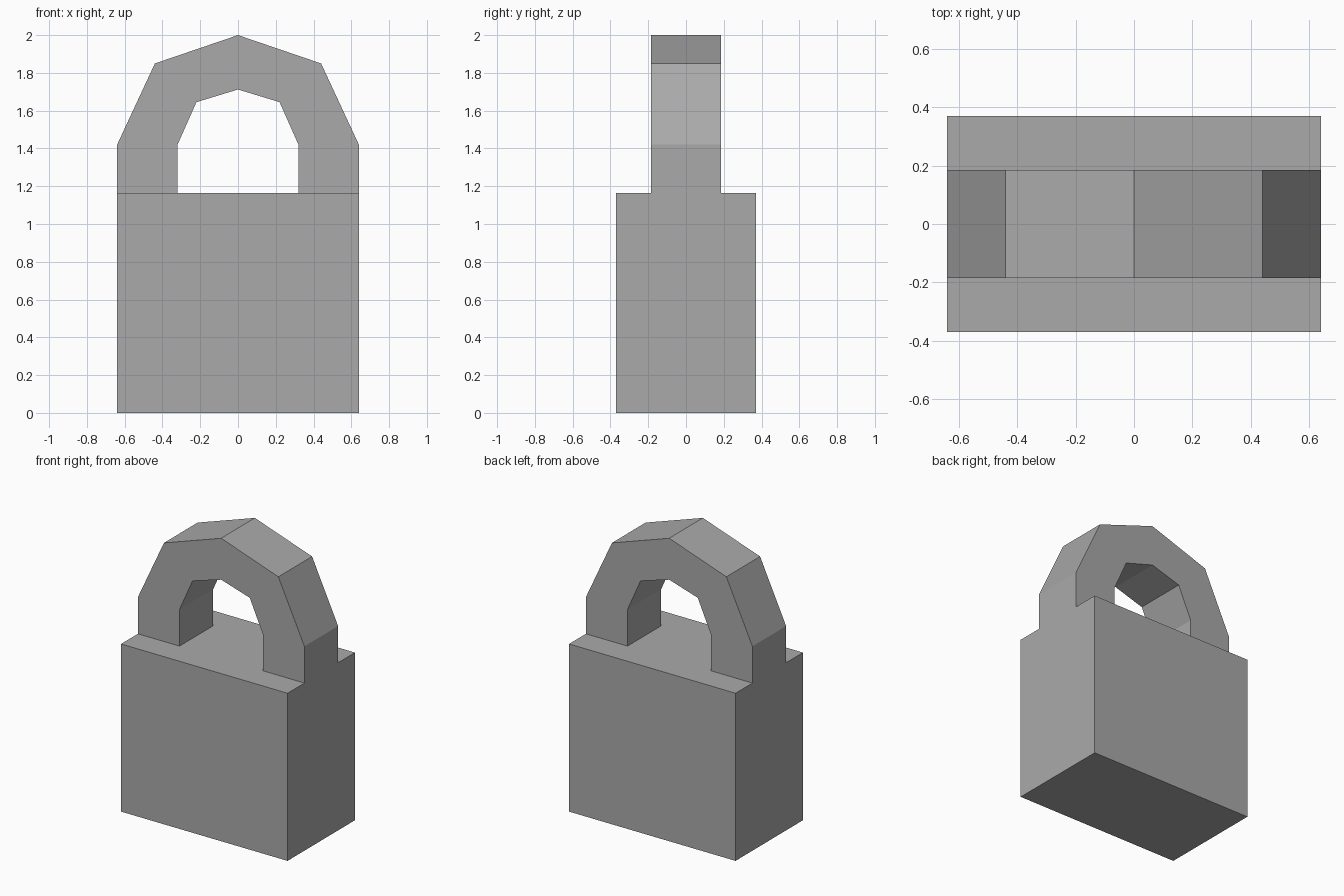
import bpy, bmesh

if "Cube" in bpy.data.objects:
    bpy.data.objects.remove(bpy.data.objects["Cube"])

BODY_TOP = 1.165

# Dark grey metal shared by both parts
metal = bpy.data.materials.new("dark_grey")
metal.diffuse_color = (0.4, 0.4, 0.4, 1)
metal.use_nodes = True
metal.node_tree.nodes["Principled BSDF"].inputs["Base Color"].default_value = metal.diffuse_color


def new_object(name, bm):
    bmesh.ops.recalc_face_normals(bm, faces=bm.faces)
    mesh = bpy.data.meshes.new(name)
    bm.to_mesh(mesh)
    bm.free()
    mesh.materials.append(metal)
    obj = bpy.data.objects.new(name, mesh)
    bpy.context.collection.objects.link(obj)
    return obj


# Lock body: plain box standing on the ground
bm = bmesh.new()
bmesh.ops.create_cube(bm, size=1)
bmesh.ops.scale(bm, vec=(1.28, 0.74, BODY_TOP), verts=bm.verts)
bmesh.ops.translate(bm, vec=(0, 0, BODY_TOP / 2), verts=bm.verts)
new_object("lock_body", bm)


# Shackle: faceted arch, right half of each profile mirrored to the left
def arch(half):
    return half + [(-x, z) for x, z in reversed(half[:-1])]


outer = arch([(0.64, BODY_TOP), (0.64, 1.42), (0.44, 1.85), (0, 2.0)])
inner = arch([(0.32, BODY_TOP), (0.32, 1.42), (0.22, 1.645), (0, 1.712)])

bm = bmesh.new()
rings = [[bm.verts.new((x, y, z)) for x, y, z in
          ((ox, -0.185, oz), (ox, 0.185, oz), (ix, 0.185, iz), (ix, -0.185, iz))]
         for (ox, oz), (ix, iz) in zip(outer, inner)]
for a, b in zip(rings, rings[1:]):
    for i in range(4):
        j = (i + 1) % 4
        bm.faces.new((a[i], a[j], b[j], b[i]))
for end in (rings[0], rings[-1]):
    bm.faces.new(end)
new_object("shackle", bm)
